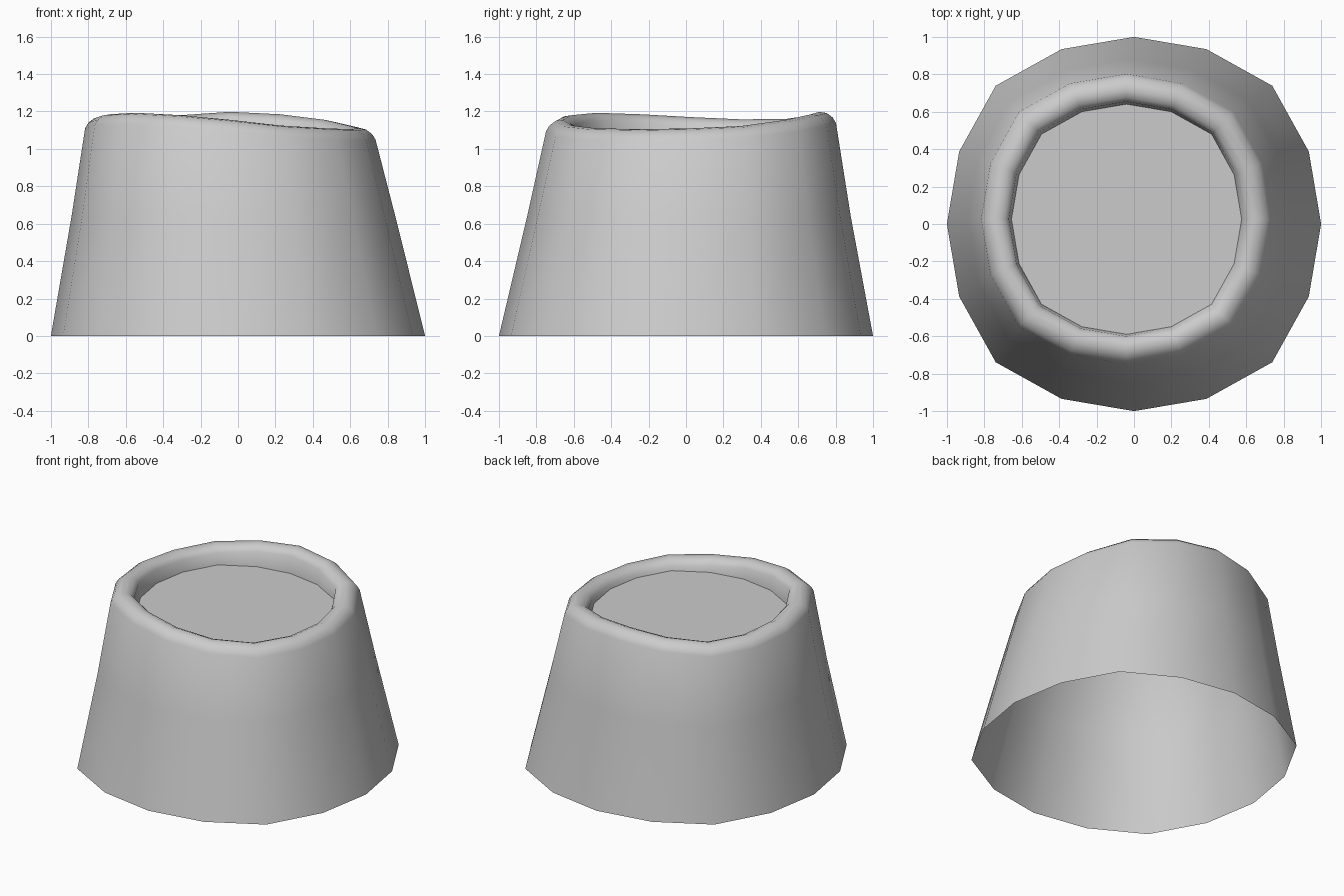
import bpy, bmesh, math

if "Cube" in bpy.data.objects:
    bpy.data.objects.remove(bpy.data.objects["Cube"])

N = 16
# height of the wavy rim crest, one value per side, anticlockwise from +x
CREST = [1.11, 1.122, 1.155, 1.185, 1.198, 1.18, 1.16, 1.158,
         1.17, 1.185, 1.193, 1.18, 1.155, 1.125, 1.11, 1.105]
# profile rows: radius, height, height is measured from the crest?
ROWS = [(1.0, 0.0, False), (0.865, 0.64, False), (0.775, -0.06, True),
        (0.757, -0.03, True), (0.725, -0.006, True), (0.685, 0.0, True),
        (0.65, -0.014, True), (0.627, -0.04, True), (0.615, 1.04, False)]


def ring(bm, radius, height, from_crest):
    """One slightly squared ring, whose centre drifts with height."""
    verts = []
    for i in range(N):
        a = 2 * math.pi * i / N
        z = CREST[i] + height if from_crest else height
        r = radius * (1 + 0.045 * math.sin(2 * a) ** 4)
        drift = min(z / 1.1, 1.0)
        verts.append(bm.verts.new((r * math.cos(a) - 0.042 * drift,
                                   r * math.sin(a) + 0.027 * drift, z)))
    return verts


# tapered wall, rolled rim and recessed top, open underneath
bm = bmesh.new()
rings = [ring(bm, *row) for row in ROWS]
for lower, upper in zip(rings, rings[1:]):
    for i in range(N):
        j = (i + 1) % N
        bm.faces.new((lower[i], lower[j], upper[j], upper[i]))
bm.faces.new(rings[-1])

mesh = bpy.data.meshes.new("tapered_stump")
bm.to_mesh(mesh)
bm.free()
stump = bpy.data.objects.new("tapered_stump", mesh)
bpy.context.collection.objects.link(stump)

# smooth sides, sharp edge round the recessed top
bpy.context.view_layer.objects.active = stump
stump.select_set(True)
bpy.ops.object.shade_smooth_by_angle(angle=math.radians(40))
